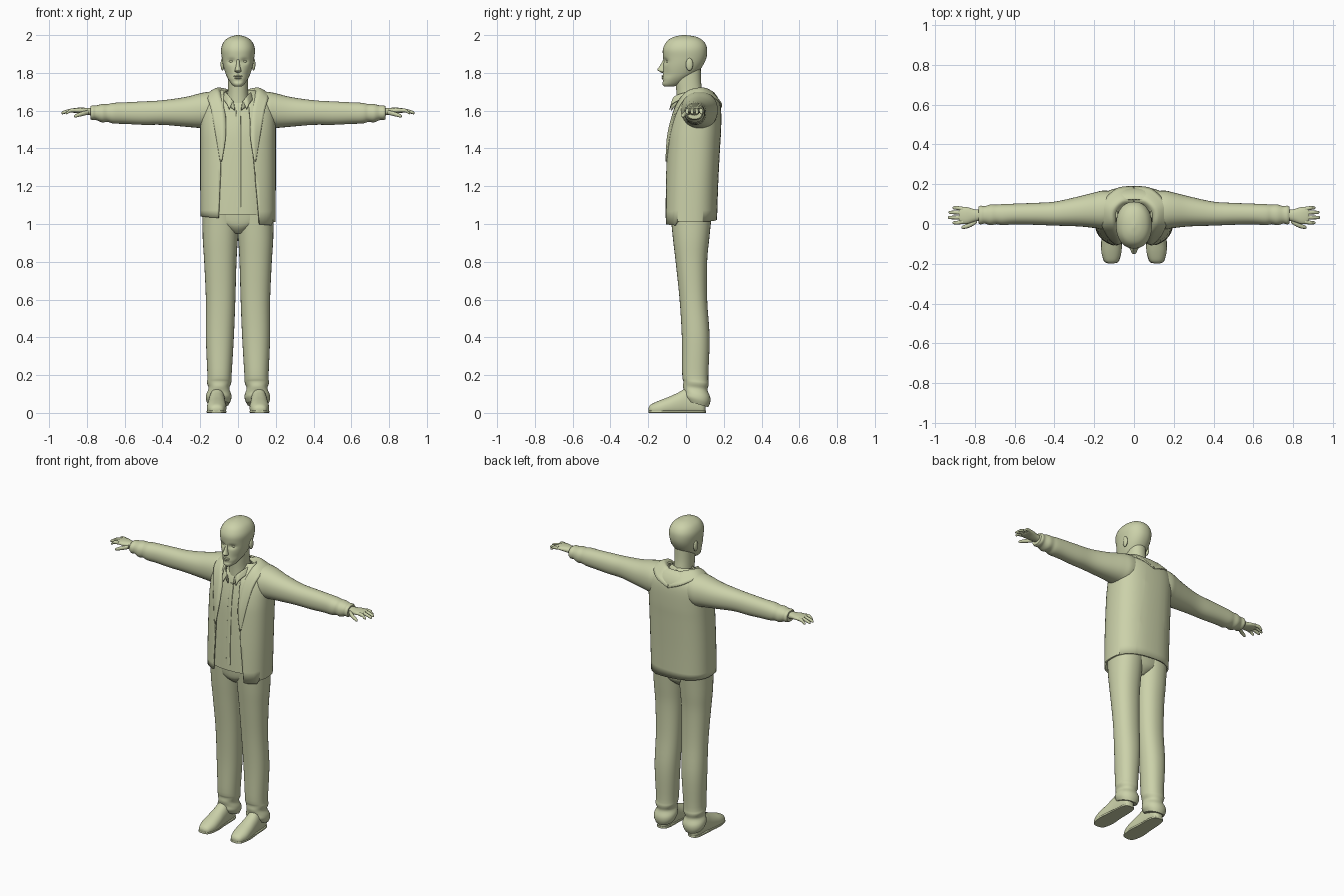
import bpy, bmesh, math
from mathutils import Vector

mat = bpy.data.materials.new("pale olive")
mat.diffuse_color = (0.60, 0.64, 0.40, 1)


def spline(rows, sub):
    """Catmull-Rom interpolation through tuples of numbers."""
    out, n = [], len(rows)
    for i in range(n - 1):
        p0, p1, p2, p3 = (rows[max(0, min(n - 1, i + k))] for k in (-1, 0, 1, 2))
        for s in range(sub):
            t = s / sub
            out.append(tuple(0.5 * (2 * b + (c - a) * t + (2 * a - 5 * b + 4 * c - d) * t * t
                                    + (3 * b - a - 3 * c + d) * t ** 3)
                             for a, b, c, d in zip(p0, p1, p2, p3)))
    return out + [tuple(rows[-1])]


def finish(name, bm, mirror=False, thick=0):
    bmesh.ops.recalc_face_normals(bm, faces=bm.faces)
    me = bpy.data.meshes.new(name)
    bm.to_mesh(me)
    bm.free()
    me.materials.append(mat)
    ob = bpy.data.objects.new(name, me)
    bpy.context.collection.objects.link(ob)
    bpy.ops.object.select_all(action='DESELECT')
    ob.select_set(True)
    bpy.context.view_layer.objects.active = ob
    bpy.ops.object.shade_smooth_by_angle(angle=math.radians(50))
    if thick:
        m = ob.modifiers.new("thickness", 'SOLIDIFY')
        m.thickness = thick
    if mirror:
        m = ob.modifiers.new("mirror", 'MIRROR')
        m.use_clip = False
        m.use_mirror_merge = False
    return ob


def loft(axis, rows, seg=32, sub=4, power=2.2, caps=True):
    """Skin of superellipse rings; row = (position, a min, a max, b min, b max)."""
    bm = bmesh.new()
    rings = []
    for t, a0, a1, b0, b1 in spline(rows, sub):
        ring = []
        for i in range(seg):
            ang = 2 * math.pi * i / seg
            c, s = math.cos(ang), math.sin(ang)
            a = (a0 + a1) / 2 + (a1 - a0) / 2 * math.copysign(abs(c) ** (2 / power), c)
            b = (b0 + b1) / 2 + (b1 - b0) / 2 * math.copysign(abs(s) ** (2 / power), s)
            ring.append(bm.verts.new({'x': (t, a, b), 'y': (a, t, b), 'z': (a, b, t)}[axis]))
        rings.append(ring)
    for r, q in zip(rings, rings[1:]):
        for i in range(seg):
            j = (i + 1) % seg
            bm.faces.new((r[i], r[j], q[j], q[i]))
    if caps:
        bm.faces.new(rings[0])
        bm.faces.new(rings[-1])
    return bm


def sheet(lines, sub=5):
    """Cloth strip through several guide lines, from the back centre to one side."""
    bm = bmesh.new()
    along = [spline(l, sub) for l in lines]
    grid = [spline(col, 4) for col in zip(*along)]
    vs = [[bm.verts.new(p) for p in col] for col in grid]
    for c, d in zip(vs, vs[1:]):
        for i in range(len(c) - 1):
            bm.faces.new((c[i], c[i + 1], d[i + 1], d[i]))
    return bm


def blob(name, loc, size, mirror=False):
    bm = bmesh.new()
    bmesh.ops.create_uvsphere(bm, u_segments=16, v_segments=10, radius=1)
    for v in bm.verts:
        v.co = Vector(c + s * k for c, s, k in zip(loc, size, v.co))
    return finish(name, bm, mirror)


def sym(rows):
    return [(z, -w, w, b0, b1) for z, w, b0, b1 in rows]


# Head with eye sockets, brow and cheeks pressed in
bm = loft('z', sym([(1.727, .018, -.115, -.07), (1.74, .034, -.125, -.03), (1.77, .054, -.125, .02),
                    (1.80, .067, -.122, .06), (1.84, .079, -.12, .09), (1.88, .086, -.121, .108),
                    (1.92, .09, -.123, .112), (1.95, .083, -.113, .105), (1.975, .066, -.093, .085),
                    (1.992, .038, -.06, .05), (2.0, .006, -.02, .0)]), seg=56, sub=5)
for v in bm.verts:
    if v.co.y < -.03:
        for x, z, rx, rz, depth in ((.034, 1.862, .02, .013, .013), (.05, 1.79, .02, .025, .005),
                                    (0, 1.757, .03, .007, .005)):
            d = ((abs(v.co.x) - x) / rx) ** 2 + ((v.co.z - z) / rz) ** 2
            v.co.y += depth * math.exp(-d)
finish("head", bm)
finish("nose", loft('z', sym([(1.80, .006, -.128, -.10), (1.808, .017, -.142, -.10),
                              (1.817, .016, -.152, -.10), (1.835, .011, -.14, -.10),
                              (1.86, .008, -.126, -.10), (1.88, .008, -.116, -.10)]), seg=16))
blob("upper_lip", (0, -.121, 1.783), (.024, .010, .005))
blob("lower_lip", (0, -.120, 1.773), (.020, .010, .006))
blob("eye", (.034, -.094, 1.861), (.014, .011, .008), True)
blob("ear", (.082, .018, 1.845), (.010, .019, .034), True)
finish("neck", loft('z', sym([(1.58, .07, -.05, .10), (1.68, .056, -.05, .09),
                              (1.75, .054, -.055, .08), (1.83, .055, -.06, .078)])))

# Shirt seen in the open jacket
finish("shirt", loft('z', sym([(1.05, .178, -.103, .14), (1.2, .18, -.10, .15), (1.4, .18, -.092, .16),
                               (1.5, .18, -.083, .16), (1.6, .17, -.062, .155), (1.65, .14, -.045, .14),
                               (1.685, .07, -.02, .10)]), power=2.4))
finish("shirt_collar", sheet([
    [(0, .10, 1.66), (.065, .06, 1.66), (.07, -.01, 1.65), (.04, -.06, 1.62), (.015, -.075, 1.60)],
    [(0, .092, 1.71), (.058, .055, 1.705), (.063, -.01, 1.695), (.045, -.062, 1.675), (.025, -.072, 1.65)],
    [(0, .112, 1.685), (.075, .065, 1.685), (.082, -.015, 1.665), (.06, -.075, 1.635), (.045, -.088, 1.605)],
]), mirror=True, thick=.004)
finish("shirt_placket", loft('z', [(1.09, -.012, .016, -.108, -.09), (1.3, -.012, .016, -.1, -.08),
                                   (1.5, -.012, .016, -.087, -.07), (1.6, -.01, .014, -.066, -.05)],
                             power=5, seg=16))

# Jacket body: tilted hem, front cut open along two slanted lines
bm = loft('z', sym([(.97, .198, -.122, .163), (1.2, .2, -.116, .17), (1.4, .2, -.106, .18),
                    (1.5, .2, -.096, .186), (1.6, .198, -.07, .186), (1.655, .178, -.042, .175),
                    (1.695, .12, -.005, .15), (1.71, .085, .01, .125)]), seg=48, power=2.5, caps=False)


def bisect(co, no, clear=False):
    bmesh.ops.bisect_plane(bm, geom=bm.verts[:] + bm.edges[:] + bm.faces[:],
                           plane_co=co, plane_no=no, clear_inner=clear)


bisect((0, 0, 1.025), (.07, 0, 1), True)
bisect((-.148, 0, 0), (1, 0, -.043))
bisect((.208, 0, 0), (1, 0, .093))
gap = []
for f in bm.faces:
    c = f.calc_center_median()
    if c.y < .02 and -.148 + .043 * c.z < c.x < .208 - .093 * c.z:
        gap.append(f)
bmesh.ops.delete(bm, geom=gap, context='FACES')
for v in bm.verts:  # front corners hang a little lower
    if v.co.y < -.06 and v.co.z < 1.1 and v.co.x > 0:
        v.co.z -= .02 * (1.1 - v.co.z) / .09
finish("jacket_body", bm, thick=.010)

# Hood lying open on the shoulders, running into the lapels
finish("hood", sheet([
    [(0, .09, 1.66), (.05, .085, 1.68), (.08, .05, 1.69), (.075, 0, 1.66),
     (.065, -.06, 1.58), (.065, -.096, 1.46), (.085, -.107, 1.33)],
    [(0, .125, 1.695), (.06, .12, 1.715), (.108, .07, 1.722), (.108, 0, 1.70),
     (.088, -.058, 1.62), (.085, -.098, 1.48), (.09, -.109, 1.33)],
    [(0, .192, 1.62), (.09, .178, 1.655), (.16, .10, 1.69), (.162, 0, 1.67),
     (.142, -.052, 1.60), (.12, -.082, 1.48), (.095, -.106, 1.33)],
]), mirror=True, thick=.008)

# Sleeves with slight folds near the cuff
finish("sleeve", loft('x', [(.08, -.0, .16, 1.53, 1.70), (.15, -.025, .168, 1.505, 1.70),
                            (.20, -.02, .158, 1.508, 1.692), (.28, -.012, .138, 1.515, 1.672),
                            (.40, -.008, .112, 1.525, 1.655), (.50, -.004, .106, 1.525, 1.649),
                            (.60, -.002, .102, 1.53, 1.644), (.66, -.006, .10, 1.532, 1.641),
                            (.69, -.001, .097, 1.54, 1.635), (.72, -.006, .098, 1.538, 1.635),
                            (.75, .002, .09, 1.55, 1.628), (.77, -.002, .092, 1.55, 1.628),
                            (.782, .004, .086, 1.556, 1.622)]), mirror=True)

# Hands
finish("palm", loft('x', [(.75, .02, .07, 1.572, 1.614), (.80, .012, .074, 1.578, 1.615),
                          (.84, .0, .085, 1.586, 1.616), (.87, .002, .086, 1.589, 1.613),
                          (.88, .012, .078, 1.594, 1.609)], seg=20), mirror=True)


def finger(name, pts):
    rows = [(x, y - r, y + r, z - r, z + r) for x, y, z, r in pts]
    finish(name, loft('x', rows, seg=12, sub=3), mirror=True)


for i, (y, tip) in enumerate(((.011, .912), (.034, .935), (.056, .932), (.076, .912))):
    spread = (y - .043) * .15
    finger("finger_%d" % (i + 1), [(.86, y, 1.602, .0105), (.89, y + spread, 1.600, .0095),
                                   (tip - .012, y + spread, 1.591, .0085),
                                   (tip - .003, y + spread, 1.587, .006), (tip, y + spread, 1.586, .002)])
finger("thumb", [(.79, .016, 1.592, .012), (.815, .0, 1.586, .0125), (.84, -.011, 1.579, .011),
                 (.86, -.016, 1.572, .0085), (.868, -.018, 1.57, .002)])

# Trousers: hips and legs with bunched hems dropping at the heel
finish("trouser_hips", loft('z', sym([(.95, .03, -.04, .08), (.98, .09, -.07, .115),
                                      (1.02, .16, -.082, .13), (1.12, .18, -.09, .14)])))
bm = loft('z', [(.05, .048, .160, .0, .118), (.075, .036, .170, -.012, .128), (.10, .036, .168, -.010, .128),
                (.13, .046, .156, -.016, .114), (.16, .036, .164, -.014, .12), (.2, .034, .162, -.02, .118),
                (.4, .022, .170, -.022, .125), (.6, .014, .170, -.034, .112), (.8, .008, .179, -.055, .112),
                (.93, .0, .187, -.07, .124), (1.08, -.01, .188, -.085, .14)])
for v in bm.verts:
    if v.co.z < .22:
        v.co.z -= .38 * (v.co.y - .05) * (1 - v.co.z / .22)
finish("trouser_leg", bm, mirror=True)

# Shoes, flattened on the ground, with a thin sole
bm = loft('y', [(-.198, .10, .13, .008, .028), (-.185, .078, .150, -.01, .045), (-.14, .063, .164, -.02, .066),
                (-.09, .062, .163, -.02, .085), (-.04, .066, .158, -.02, .108), (0, .068, .154, -.02, .128),
                (.06, .072, .150, -.02, .12), (.092, .08, .142, -.015, .09), (.104, .098, .124, .005, .06)])
for v in bm.verts:
    v.co.z = max(v.co.z, .004)
finish("shoe", bm, mirror=True)
bm = loft('y', [(-.198, .10, .13, 0, .012), (-.185, .075, .152, 0, .012), (-.12, .061, .166, 0, .012),
                (-.04, .066, .160, 0, .012), (.05, .068, .154, 0, .012), (.092, .078, .144, 0, .012),
                (.105, .098, .124, 0, .012)], power=8)
finish("shoe_sole", bm, mirror=True)
